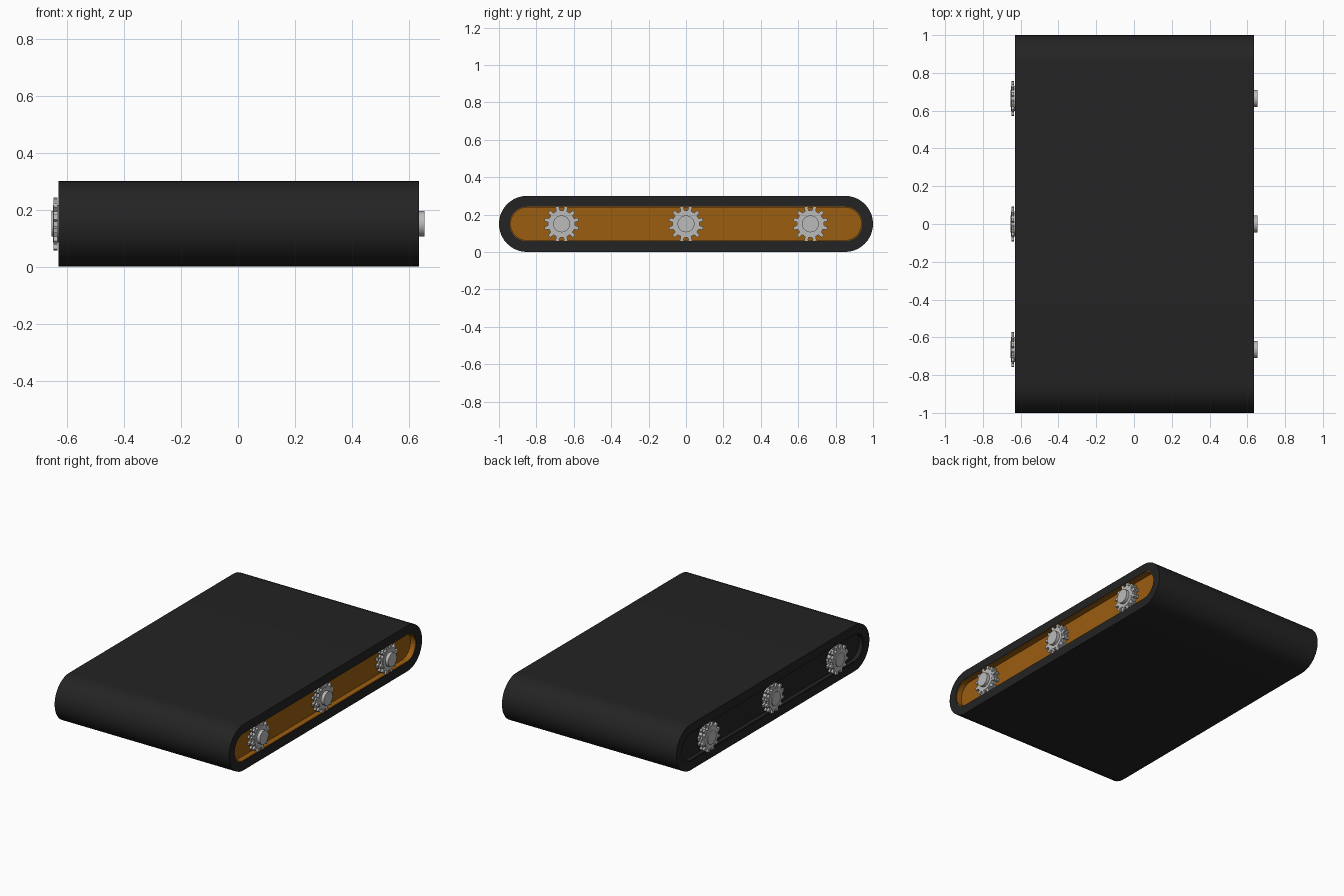
import bpy, bmesh, math
from mathutils import Matrix

if "Cube" in bpy.data.objects:
    bpy.data.objects.remove(bpy.data.objects["Cube"], do_unlink=True)

MID_Z = 0.15


def material(name, colour, rough=0.6):
    m = bpy.data.materials.new(name)
    m.use_nodes = True
    m.diffuse_color = (*colour, 1)
    bsdf = m.node_tree.nodes["Principled BSDF"]
    bsdf.inputs["Base Color"].default_value = (*colour, 1)
    bsdf.inputs["Roughness"].default_value = rough
    return m


black = material("black rubber", (0.017, 0.017, 0.017))
orange = material("orange paint", (0.33, 0.11, 0.005))
steel = material("grey steel", (0.5, 0.5, 0.5))


def finish(name, bm, mats):
    bmesh.ops.recalc_face_normals(bm, faces=bm.faces)
    mesh = bpy.data.meshes.new(name)
    bm.to_mesh(mesh)
    bm.free()
    for m in mats:
        mesh.materials.append(m)
    obj = bpy.data.objects.new(name, mesh)
    bpy.context.collection.objects.link(obj)
    bpy.ops.object.select_all(action="DESELECT")
    obj.select_set(True)
    bpy.context.view_layer.objects.active = obj
    bpy.ops.object.shade_smooth_by_angle(angle=math.radians(30))
    return obj


def capsule(half_length, radius, steps=20):
    """Rounded-end outline in the y-z plane."""
    pts = []
    for side in (1, -1):
        for i in range(steps + 1):
            a = math.pi * (i / steps - 0.5)
            pts.append((side * (half_length - radius + radius * math.cos(a)),
                        MID_Z + side * radius * math.sin(a)))
    return pts


def ring_strip(bm, first, second):
    n = len(first)
    return [bm.faces.new((first[i], first[(i + 1) % n], second[(i + 1) % n], second[i]))
            for i in range(n)]


def loop(bm, x, outline):
    return [bm.verts.new((x, y, z)) for y, z in outline]


# Belt: a closed loop with flat side edges
X_LOW, X_HIGH = -0.63, 0.635
outer, inner = capsule(1.0, 0.15), capsule(0.942, 0.092)
bm = bmesh.new()
loops = [loop(bm, X_LOW, outer), loop(bm, X_HIGH, outer),
         loop(bm, X_HIGH, inner), loop(bm, X_LOW, inner)]
for i in range(4):
    ring_strip(bm, loops[i], loops[(i + 1) % 4])
finish("belt", bm, [black])


# Side frames: thin raised lip around a recessed panel
def side_frame(name, x_edge, depth, mat):
    sign = math.copysign(1, x_edge)
    lip_out, lip_in = capsule(0.943, 0.093), capsule(0.937, 0.087)
    bm = bmesh.new()
    rings = [loop(bm, 0, lip_out),
             loop(bm, x_edge - sign * 0.004, lip_out),
             loop(bm, x_edge - sign * 0.004, lip_in),
             loop(bm, x_edge - sign * depth, lip_in)]
    for a, b in zip(rings, rings[1:]):
        ring_strip(bm, a, b)
    bm.faces.new(rings[0])
    bm.faces.new(rings[-1])
    finish(name, bm, [mat])


side_frame("left_frame", X_HIGH, 0.04, orange)
side_frame("right_frame", X_LOW, 0.03, black)


# Toothed wheels
def gear_outline(y, teeth=12, root=0.073, tip=0.094):
    pts = []
    for t in range(teeth):
        for offset, r in ((-0.27, root), (-0.18, tip), (0.18, tip), (0.27, root)):
            a = math.tau * (t + 0.5 + offset) / teeth
            pts.append((y + r * math.cos(a), MID_Z + r * math.sin(a)))
    return pts


def gear(name, y, x0, x1):
    bm = bmesh.new()
    outline = gear_outline(y)
    a, b = loop(bm, x0, outline), loop(bm, x1, outline)
    ring_strip(bm, a, b)
    bm.faces.new(a)
    bm.faces.new(b)
    finish(name, bm, [steel])


def rod(name, y, x0, x1, radius):
    bm = bmesh.new()
    place = Matrix.Translation(((x0 + x1) / 2, y, MID_Z)) @ Matrix.Rotation(math.pi / 2, 4, "Y")
    bmesh.ops.create_cone(bm, cap_ends=True, segments=32, radius1=radius,
                          radius2=radius, depth=x1 - x0, matrix=place)
    finish(name, bm, [steel])


for y, place in ((-0.665, "front"), (0, "middle"), (0.665, "back")):
    rod(place + "_axle", y, -0.655, 0.655, 0.045)
    for side, gear_face, inward in (("left", 0.632, -1), ("right", -0.648, 1)):
        # Two toothed rims on a narrower drum
        for rim, near, far in (("outer", 0, 0.014), ("inner", 0.02, 0.034)):
            ends = sorted((gear_face + inward * near, gear_face + inward * far))
            gear(f"{place}_{side}_{rim}_gear", y, *ends)
        ends = sorted((gear_face - inward * 0.002, gear_face + inward * 0.05))
        rod(f"{place}_{side}_drum", y, *ends, 0.066)
